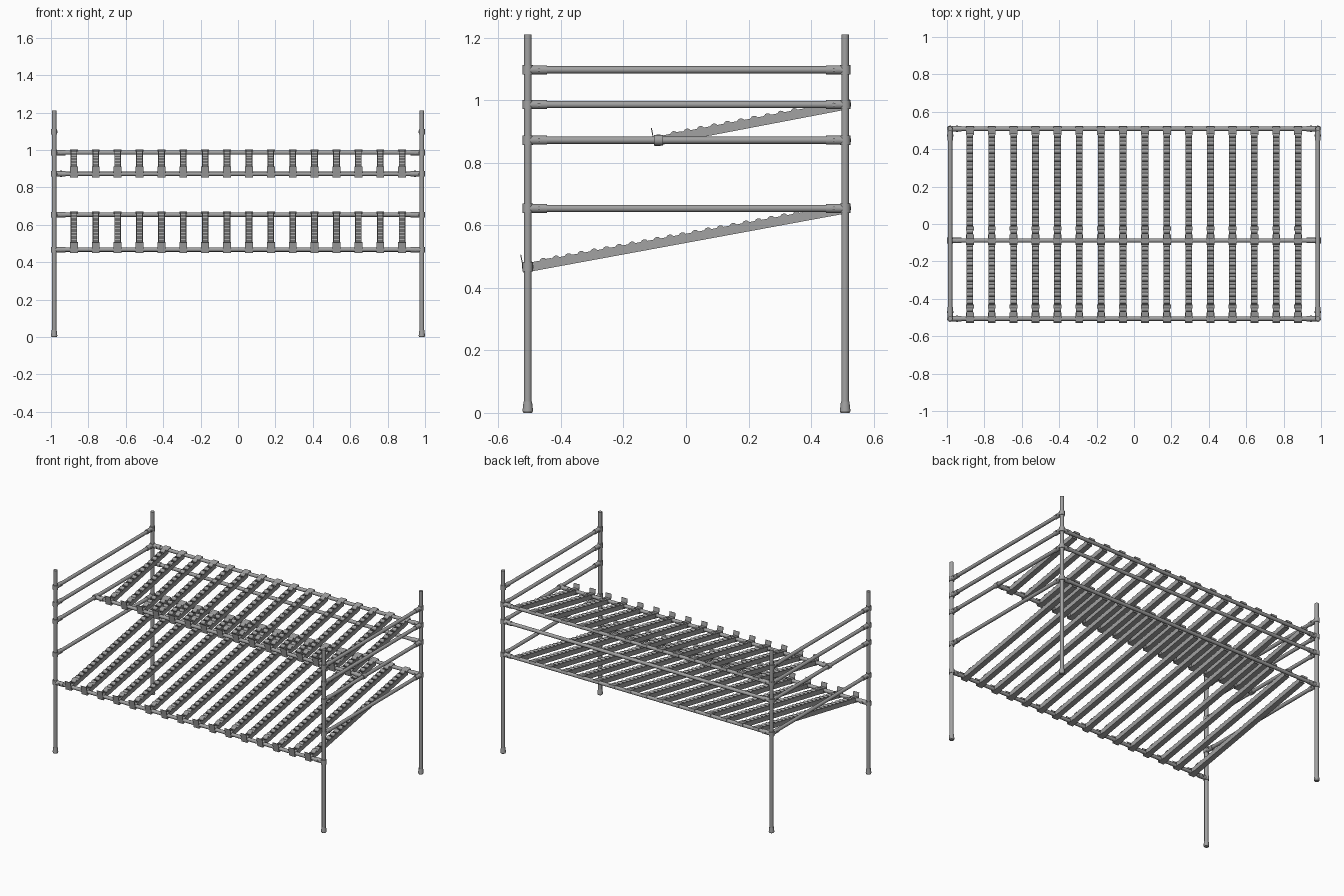
import bpy, bmesh, math
from mathutils import Matrix, Vector

if "Cube" in bpy.data.objects:
    bpy.data.objects.remove(bpy.data.objects["Cube"], do_unlink=True)

steel = bpy.data.materials.new("steel grey")
steel.use_nodes = True
COLOUR = (0.36, 0.36, 0.36, 1)
steel.diffuse_color = COLOUR
steel.node_tree.nodes["Principled BSDF"].inputs["Base Color"].default_value = COLOUR

PX, YF, YB = 0.983, -0.506, 0.509          # post positions
YM = -0.088                                # middle pipe
Z_FRONT, Z_LOW, Z_MID, Z_UP, Z_TOP = 0.467, 0.654, 0.872, 0.986, 1.097


def tube(bm, a, b, r1, r2=None, seg=20):
    """Cylinder or cone from a to b."""
    a, b = Vector(a), Vector(b)
    d = b - a
    m = Matrix.Translation((a + b) / 2) @ d.to_track_quat('Z', 'Y').to_matrix().to_4x4()
    bmesh.ops.create_cone(bm, cap_ends=True, segments=seg, radius1=r1,
                          radius2=r1 if r2 is None else r2, depth=d.length, matrix=m)


def box(bm, lo, hi):
    lo, hi = Vector(lo), Vector(hi)
    m = Matrix.Translation((lo + hi) / 2) @ Matrix.Diagonal((*(hi - lo), 1))
    bmesh.ops.create_cube(bm, size=1, matrix=m)


def finish(bm, name):
    me = bpy.data.meshes.new(name)
    bm.to_mesh(me)
    bm.free()
    me.materials.append(steel)
    ob = bpy.data.objects.new(name, me)
    bpy.context.collection.objects.link(ob)
    bpy.ops.object.select_all(action='DESELECT')
    ob.select_set(True)
    bpy.context.view_layer.objects.active = ob
    bpy.ops.object.shade_smooth_by_angle(angle=math.radians(40))
    return ob


def fitting(bm, at, along, wrap):
    """Clamp: collar round the carrying pipe, sleeve on the joining pipe, bolt."""
    at, along, wrap = Vector(at), Vector(along), Vector(wrap)
    side = along.cross(wrap)
    tube(bm, at - wrap * 0.015, at + wrap * 0.015, 0.0165)
    tube(bm, at, at + along * 0.062, 0.0145)
    for s in (-1, 1):
        c = at + along * 0.036
        tube(bm, c, c + side * s * 0.018, 0.006, seg=8)


def pipe(name, a, b, wrap=(0, 0, 1)):
    """Horizontal pipe with a clamp at each end."""
    bm = bmesh.new()
    tube(bm, a, b, 0.0115)
    d = (Vector(b) - Vector(a)).normalized()
    fitting(bm, a, d, wrap)
    fitting(bm, b, -d, wrap)
    return finish(bm, name)


# Upright posts with flared rubber feet
for sx, side in ((-1, "right"), (1, "left")):
    for y, end in ((YF, "front"), (YB, "back")):
        bm = bmesh.new()
        x = sx * PX
        tube(bm, (x, y, 0.02), (x, y, 1.21), 0.0125)
        tube(bm, (x, y, 0.006), (x, y, 0.037), 0.017, 0.0135)
        tube(bm, (x, y, 0), (x, y, 0.006), 0.014, 0.017)
        finish(bm, f"{end}_{side}_post")

    # Side rails
    for i, z in enumerate((Z_LOW, Z_MID, Z_UP, Z_TOP)):
        pipe(f"{side}_side_rail_{i + 1}", (sx * PX, YF, z), (sx * PX, YB, z))

# Long pipes
for name, y, z in (("front_pipe", YF, Z_FRONT), ("back_low_pipe", YB, Z_LOW),
                   ("back_middle_pipe", YB, Z_MID), ("back_upper_pipe", YB, Z_UP)):
    pipe(name, (-PX, y, z), (PX, y, z))
pipe("middle_pipe", (-PX, YM, Z_MID), (PX, YM, Z_MID), wrap=(0, 1, 0))


def track(name, y0, z0, y1, z1):
    """Sloping roller track, repeated across the rack; local y runs up the slope."""
    length = math.hypot(y1 - y0, z1 - z0)
    w, t = 0.018, 0.0025
    bm = bmesh.new()
    # U-shaped channel
    a, b = 0.012, length - 0.012
    box(bm, (-w, a, -0.0165), (w, b, -0.0165 + t))
    for s in (-1, 1):
        xs = sorted((s * w, s * (w - t)))
        box(bm, (xs[0], a, -0.0165), (xs[1], b, 0.0125))
    # Rollers
    n = int((length - 0.085) / 0.0405)
    for i in range(n + 1):
        y = 0.052 + i * (length - 0.085) / n
        tube(bm, (-w + t, y, 0.007), (w - t, y, 0.007), 0.0125, seg=12)
    # Front bracket: stop plate, saddle and cross strap
    k = 0.021
    box(bm, (-k, -0.0165, -0.0165), (k, -0.0135, 0.043))
    box(bm, (-k, -0.0165, 0.0118), (k, 0.016, 0.0145))
    box(bm, (-k, -0.0165, -0.0165), (k, 0.03, -0.014))
    box(bm, (-k, 0.058, 0.0125), (k, 0.078, 0.0145))
    # Back hook over the pipe
    box(bm, (-k, length - 0.03, 0.0118), (k, length + 0.0165, 0.0145))
    box(bm, (-k, length + 0.0135, 0.0), (k, length + 0.0165, 0.0145))
    ob = finish(bm, name)
    ob.location = (-0.8775, y0, z0)
    ob.rotation_euler.x = math.atan2(z1 - z0, y1 - y0)
    arr = ob.modifiers.new("repeat", 'ARRAY')
    arr.count = 16
    arr.use_relative_offset = False
    arr.use_constant_offset = True
    arr.constant_offset_displace = (0.117, 0, 0)


track("lower_tracks", YF, Z_FRONT, YB, Z_LOW)
track("upper_tracks", YM, Z_MID, YB, Z_UP)
